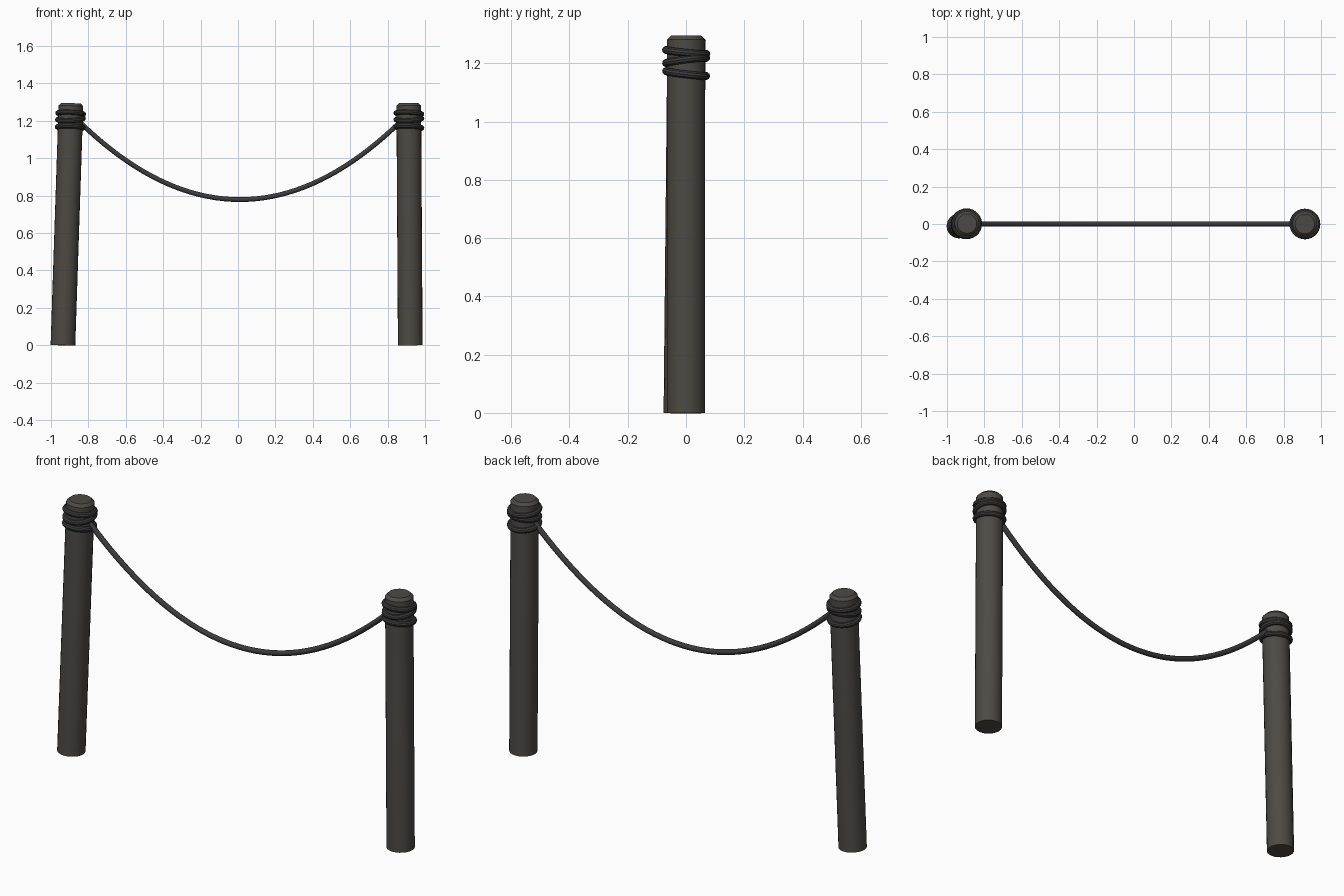
import bpy, math
from mathutils import Vector

if "Cube" in bpy.data.objects:
    bpy.data.objects.remove(bpy.data.objects["Cube"])


def material(name, rgb):
    m = bpy.data.materials.new(name)
    m.diffuse_color = (*rgb, 1)
    m.use_nodes = True
    m.node_tree.nodes["Principled BSDF"].inputs["Base Color"].default_value = m.diffuse_color
    return m


WOOD = material("dark_wood", (0.075, 0.068, 0.058))
ROPE = material("dark_rope", (0.045, 0.045, 0.045))
POST_R, HEIGHT, ROPE_R = 0.066, 1.295, 0.0135


def finish(ob, name, mat):
    ob.name = name
    ob.data.materials.append(mat)
    bpy.context.view_layer.objects.active = ob
    bpy.ops.object.shade_smooth_by_angle(angle=math.radians(35))
    return ob


def lathe_post(name, base, top, n=24):
    # Chamfered round post along the line from base to top
    profile = [(POST_R, 0), (POST_R, HEIGHT - 0.014), (POST_R - 0.014, HEIGHT)]
    verts = [(r * math.cos(2 * math.pi * i / n), r * math.sin(2 * math.pi * i / n), z)
             for r, z in profile for i in range(n)]
    faces = [(k * n + i, k * n + (i + 1) % n, (k + 1) * n + (i + 1) % n, (k + 1) * n + i)
             for k in range(len(profile) - 1) for i in range(n)]
    faces += [tuple(reversed(range(n))), tuple(range(2 * n, 3 * n))]
    me = bpy.data.meshes.new(name)
    me.from_pydata(verts, [], faces)
    ob = bpy.data.objects.new(name, me)
    bpy.context.collection.objects.link(ob)
    ob.location = base
    ob.rotation_euler = (Vector(top) - Vector(base)).to_track_quat('Z', 'Y').to_euler()
    bpy.ops.object.select_all(action='DESELECT')
    ob.select_set(True)
    finish(ob, name, WOOD)


posts = {
    "left": (Vector((-0.936, -0.011, 0)), Vector((-0.893, 0.002, HEIGHT))),
    "right": (Vector((0.921, 0, 0)), Vector((0.913, 0, HEIGHT))),
}
# Rope wraps: height, tilt about x, tilt about y
wraps = [(1.165, -0.12, 0.04), (1.210, 0.13, -0.05), (1.239, -0.10, 0.04)]

for side, (base, top) in posts.items():
    lathe_post(side + "_post", base, top)
    for k, (z, tx, ty) in enumerate(wraps):
        bpy.ops.mesh.primitive_torus_add(
            location=base.lerp(top, z / HEIGHT), rotation=(tx, ty, 0),
            major_radius=0.069, minor_radius=ROPE_R,
            major_segments=28, minor_segments=10)
        finish(bpy.context.object, f"{side}_rope_wrap_{k + 1}", ROPE)

# Sagging rope between the posts
curve = bpy.data.curves.new("hanging_rope", 'CURVE')
curve.dimensions = '3D'
curve.bevel_depth = ROPE_R
curve.bevel_resolution = 3
curve.use_fill_caps = True
sp = curve.splines.new('POLY')
N = 40
sp.points.add(N)
for i, p in enumerate(sp.points):
    x = -0.85 + 1.72 * i / N
    p.co = (x, 0, 0.779 + 0.565 * (x - 0.01) ** 2, 1)
sp.use_smooth = True
rope = bpy.data.objects.new("hanging_rope", curve)
bpy.context.collection.objects.link(rope)
curve.materials.append(ROPE)
